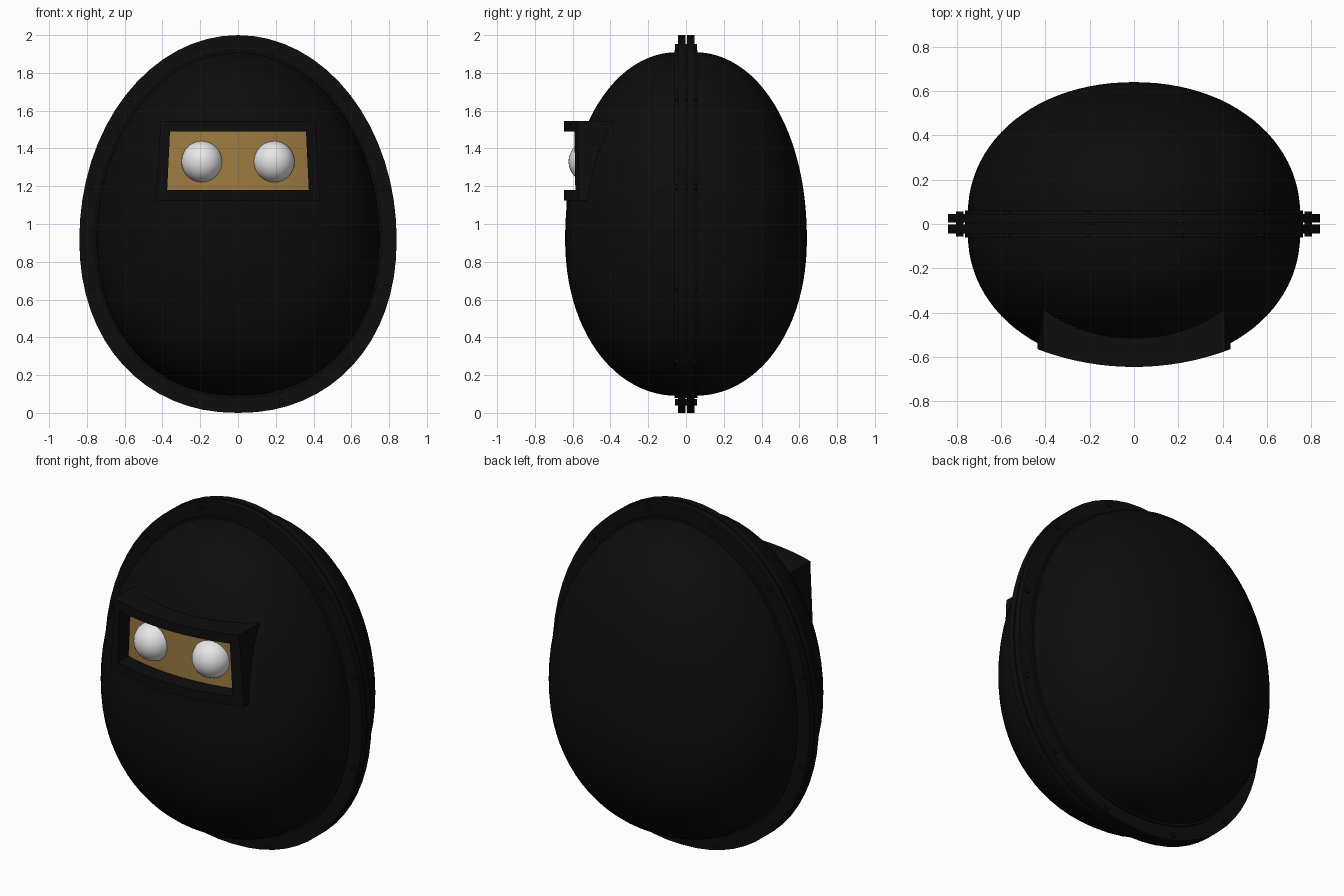
import bpy, bmesh
from math import cos, sin, pi, sqrt, radians
from mathutils import Matrix

cube = bpy.data.objects.get("Cube")
if cube:
    bpy.data.objects.remove(cube, do_unlink=True)


def material(name, color, rough):
    m = bpy.data.materials.new(name)
    m.use_nodes = True
    m.diffuse_color = (*color, 1)
    bsdf = next(n for n in m.node_tree.nodes if n.type == 'BSDF_PRINCIPLED')
    bsdf.inputs["Base Color"].default_value = (*color, 1)
    bsdf.inputs["Roughness"].default_value = rough
    m.roughness = rough
    return m


BLACK = material("matte_black", (0.004, 0.004, 0.004), 0.8)
TAN = material("tan_skin", (0.34, 0.2, 0.052), 0.8)
WHITE = material("eye_white", (0.8, 0.8, 0.8), 0.5)


def finish(bm, name, mat, angle=35):
    bmesh.ops.recalc_face_normals(bm, faces=bm.faces)
    mesh = bpy.data.meshes.new(name)
    bm.to_mesh(mesh)
    bm.free()
    mesh.materials.append(mat)
    ob = bpy.data.objects.new(name, mesh)
    bpy.context.collection.objects.link(ob)
    smooth(ob, angle)
    return ob


def smooth(ob, angle=35):
    bpy.ops.object.select_all(action='DESELECT')
    ob.select_set(True)
    bpy.context.view_layer.objects.active = ob
    bpy.ops.object.shade_smooth_by_angle(angle=radians(angle))


def loft(name, rings, mat):
    """Skin a list of equal rings and cap both ends."""
    bm = bmesh.new()
    loops = [[bm.verts.new(p) for p in ring] for ring in rings]
    n = len(loops[0])
    for a, b in zip(loops, loops[1:]):
        for i in range(n):
            j = (i + 1) % n
            bm.faces.new((a[i], a[j], b[j], b[i]))
    bm.faces.new(loops[0])
    bm.faces.new(loops[-1])
    return finish(bm, name, mat)


MID = 0.92


def egg_point(t, y, margin=0.0, scale=1.0):
    """Egg outline in the xz plane, fuller at the bottom."""
    c, s = cos(t), sin(t)
    power = 1.0 if s > 0 else 0.93
    height = (0.99 if s > 0 else 0.83) + margin
    x = (0.75 + margin) * abs(c) ** power * (1 if c > 0 else -1)
    z = height * abs(s) ** power * (1 if s > 0 else -1)
    return (x * scale, y, MID + z * scale)


def egg_ring(y, margin=0.0, scale=1.0, n=64):
    return [egg_point(2 * pi * i / n, y, margin, scale) for i in range(n)]


def half_shell(name, side):
    rings = [egg_ring(0)]
    steps = 24
    for k in range(steps):
        a = pi / 2 * k / steps
        rings.append(egg_ring(side * (0.04 + 0.6 * sin(a) ** 0.96), 0, cos(a) ** 0.96))
    rings.append(egg_ring(side * 0.64, 0, 0.012))
    return loft(name, rings, BLACK)


def visor_y(x):
    """Curved front of the visor frame."""
    return 0.575 - sqrt(1.22 ** 2 - x * x)


def curved_block(name, bottom, top, z0, z1, mat, inset=0.0, back=-0.36, n=16):
    """Block whose front follows the visor curve; bottom and top are x ranges."""
    rings = []
    for i in range(n + 1):
        f = i / n
        xb = bottom[0] + (bottom[1] - bottom[0]) * f
        xt = top[0] + (top[1] - top[0]) * f
        rings.append([(xb, visor_y(xb) + inset, z0), (xt, visor_y(xt) + inset, z1),
                      (xt, back, z1), (xb, back, z0)])
    return loft(name, rings, mat)


# Two egg halves, the front one with a pocket for the face
half_shell("back_shell", 1)
front = half_shell("front_shell", -1)
cutter = curved_block("pocket_cutter", (-0.39, 0.39), (-0.38, 0.38), 1.15, 1.52, BLACK, inset=-0.2, back=-0.38)
cutter.hide_render = True
mod = front.modifiers.new("pocket", 'BOOLEAN')
mod.operation, mod.solver, mod.object = 'DIFFERENCE', 'EXACT', cutter
bpy.context.view_layer.objects.active = front
bpy.ops.object.modifier_apply(modifier=mod.name)
bpy.data.objects.remove(cutter, do_unlink=True)
smooth(front)

# Seam flanges and the low rim beside them
for name, y0, y1, margin in (("front_flange", -0.042, -0.002, 0.09),
                             ("back_flange", 0.006, 0.046, 0.09),
                             ("seam_rim", -0.06, 0.06, 0.012)):
    loft(name, [egg_ring(y0, margin), egg_ring(y1, margin)], BLACK)

# Bolts around the flange
bm = bmesh.new()
for i in range(12):
    x, y, z = egg_point(2 * pi * (i + 0.5) / 12, 0, 0.062)
    place = Matrix.Translation((x, y, z)) @ Matrix.Rotation(pi / 2, 4, 'X')
    bmesh.ops.create_cone(bm, cap_ends=True, segments=12, radius1=0.016, radius2=0.016,
                          depth=0.115, matrix=place)
finish(bm, "flange_bolts", BLACK)

# Visor frame
curved_block("visor_top", (-0.413, 0.413), (-0.41, 0.41), 1.49, 1.545, BLACK)
curved_block("visor_bottom", (-0.435, 0.435), (-0.432, 0.432), 1.125, 1.18, BLACK)
for name, s in (("visor_left", 1), ("visor_right", -1)):
    curved_block(name, (s * 0.375, s * 0.432), (s * 0.36, s * 0.413), 1.18, 1.49, BLACK, n=3)

# Tab under the visor
curved_block("visor_tab", (-0.16, 0.16), (-0.16, 0.16), 1.03, 1.125, BLACK, inset=0.012, back=-0.5)

# Face panel and eyes
curved_block("face_panel", (-0.39, 0.39), (-0.38, 0.38), 1.16, 1.51, TAN, inset=0.1)
for name, s in (("left_eye", 1), ("right_eye", -1)):
    bm = bmesh.new()
    bmesh.ops.create_uvsphere(bm, u_segments=32, v_segments=16, radius=0.11,
                              matrix=Matrix.Translation((s * 0.19, -0.512, 1.33)))
    finish(bm, name, WHITE, 60)
